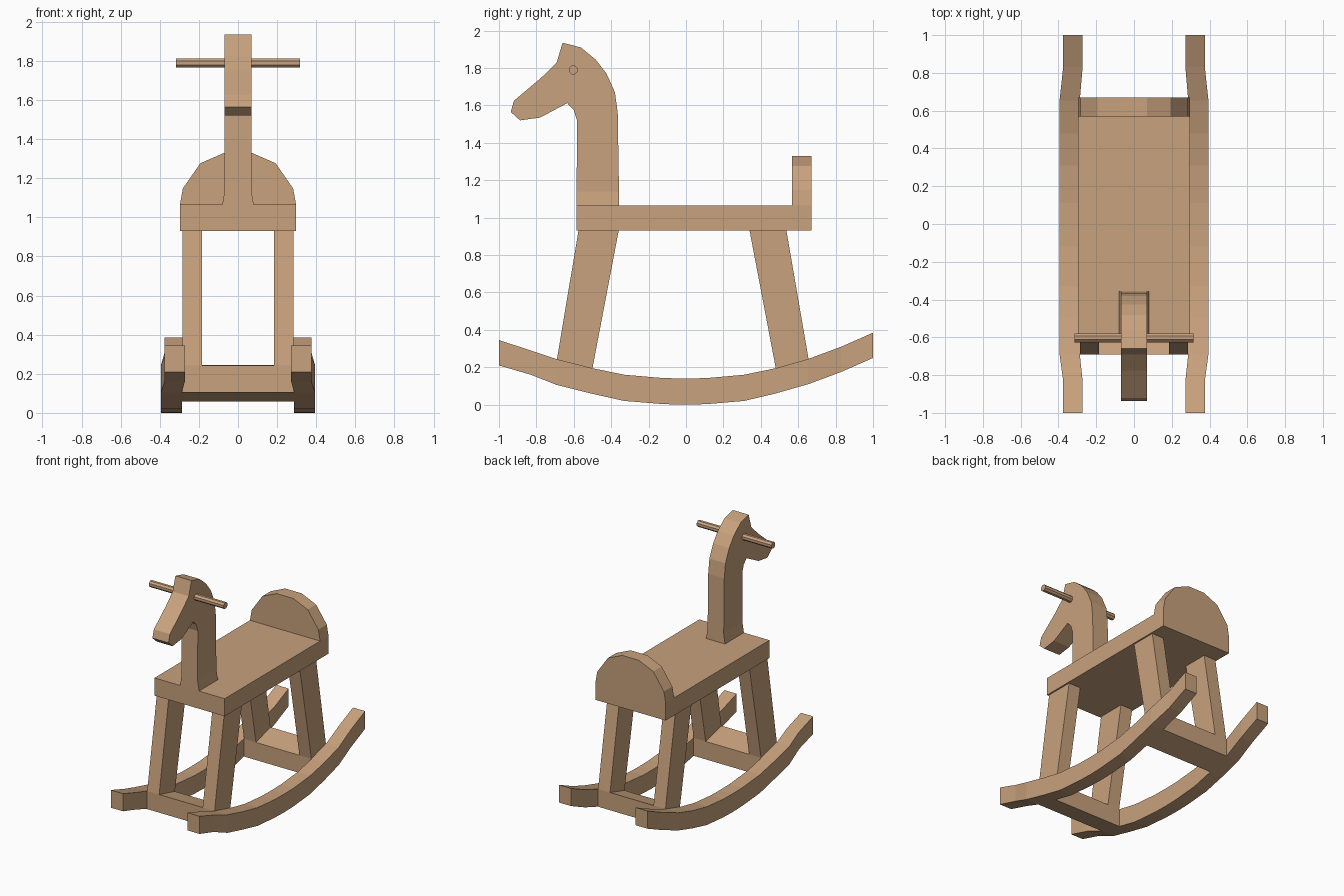
import bpy, bmesh, math
from mathutils import Matrix

if "Cube" in bpy.data.objects:
    bpy.data.objects.remove(bpy.data.objects["Cube"])

wood = bpy.data.materials.new("light wood")
wood.diffuse_color = (0.58, 0.36, 0.205, 1)
wood.use_nodes = True
wood.node_tree.nodes["Principled BSDF"].inputs["Base Color"].default_value = wood.diffuse_color


def finish(name, bm):
    bmesh.ops.recalc_face_normals(bm, faces=bm.faces[:])
    me = bpy.data.meshes.new(name)
    bm.to_mesh(me)
    bm.free()
    me.materials.append(wood)
    ob = bpy.data.objects.new(name, me)
    bpy.context.collection.objects.link(ob)
    return ob


def mirror(ob):
    ob.modifiers.new("mirror", 'MIRROR').use_mirror_merge = False
    return ob


def slab(profile, x0, x1):
    """Extrude a (y, z) outline from x0 to x1."""
    bm = bmesh.new()
    face = bm.faces.new([bm.verts.new((x0, y, z)) for y, z in profile])
    new = bmesh.ops.extrude_face_region(bm, geom=[face])["geom"]
    for v in new:
        if isinstance(v, bmesh.types.BMVert):
            v.co.x = x1
    return bm


# Rockers: stations of (y, bottom z, top z), pinched inwards at the tips
stations = [(-1, .21, .345), (-.83, .16, .29), (-.69, .105, .243), (-.5, .058, .195),
            (-.33, .02, .16), (-.12, .003, .142), (0.0, 0, .14), (.11, .003, .142),
            (.31, .02, .16), (.48, .06, .195), (.655, .11, .245), (.83, .175, .31),
            (1, .25, .385)]
bm = bmesh.new()
rings = []
for y, lo, hi in stations:
    a, b = (.272, .375) if abs(y) > .8 else (.287, .394)
    rings.append([bm.verts.new(p) for p in ((a, y, lo), (b, y, lo), (b, y, hi), (a, y, hi))])
for r, s in zip(rings, rings[1:]):
    for i in range(4):
        j = (i + 1) % 4
        bm.faces.new((r[i], r[j], s[j], s[i]))
bm.faces.new(rings[0])
bm.faces.new(rings[-1])
mirror(finish("rocker", bm))

# Cross braces follow the rocker section between two stations, legs stand on them
for name, i, top in (("front", 2, (-.575, -.36)), ("back", 9, (.34, .537))):
    (y0, lo0, hi0), (y1, lo1, hi1) = stations[i], stations[i + 1]
    finish(name + "_brace", slab([(y0, lo0), (y1, lo1), (y1, hi1), (y0, hi0)], -.287, .287))
    mirror(finish(name + "_leg", slab([(y0, hi0), (y1, hi1), (top[1], .93), (top[0], .93)],
                                      .184, .285)))

# Seat
finish("seat", slab([(-.585, .93), (.67, .93), (.67, 1.065), (-.585, 1.065)], -.297, .297))

# Rounded backrest
half = [(.297, 1.065), (.282, 1.148), (.192, 1.277), (.07, 1.33)]
outline = half + [(-x, z) for x, z in reversed(half)]
bm = bmesh.new()
face = bm.faces.new([bm.verts.new((x, .568, z)) for x, z in outline])
new = bmesh.ops.extrude_face_region(bm, geom=[face])["geom"]
for v in new:
    if isinstance(v, bmesh.types.BMVert):
        v.co.y = .67
finish("backrest", bm)

# Neck and head in one board, slightly flared at the foot
head = [(-.357, 1.065), (-.365, 1.56), (-.38, 1.67), (-.425, 1.77), (-.483, 1.845),
        (-.562, 1.91), (-.66, 1.935), (-.692, 1.828), (-.775, 1.747), (-.92, 1.625),
        (-.937, 1.565), (-.887, 1.52), (-.78, 1.535), (-.635, 1.612), (-.6, 1.575),
        (-.583, 1.52), (-.585, 1.065)]
bm = slab(head, -.068, .068)
for cut in (1.14, 1.52):
    bmesh.ops.bisect_plane(bm, geom=bm.verts[:] + bm.edges[:] + bm.faces[:],
                           plane_co=(0, 0, cut), plane_no=(0, 0, 1))
for v in bm.verts:
    if v.co.z < 1.1:
        v.co.x = math.copysign(.08, v.co.x)
finish("neck_and_head", bm)

# Handle bar through the head
bm = bmesh.new()
bmesh.ops.create_cone(bm, cap_ends=True, segments=8, radius1=.025, radius2=.025, depth=.632,
                      matrix=Matrix.Translation((0, -.603, 1.789))
                      @ Matrix.Rotation(math.pi / 2, 4, 'Y')
                      @ Matrix.Rotation(math.pi / 8, 4, 'Z'))
finish("handle_bar", bm)
